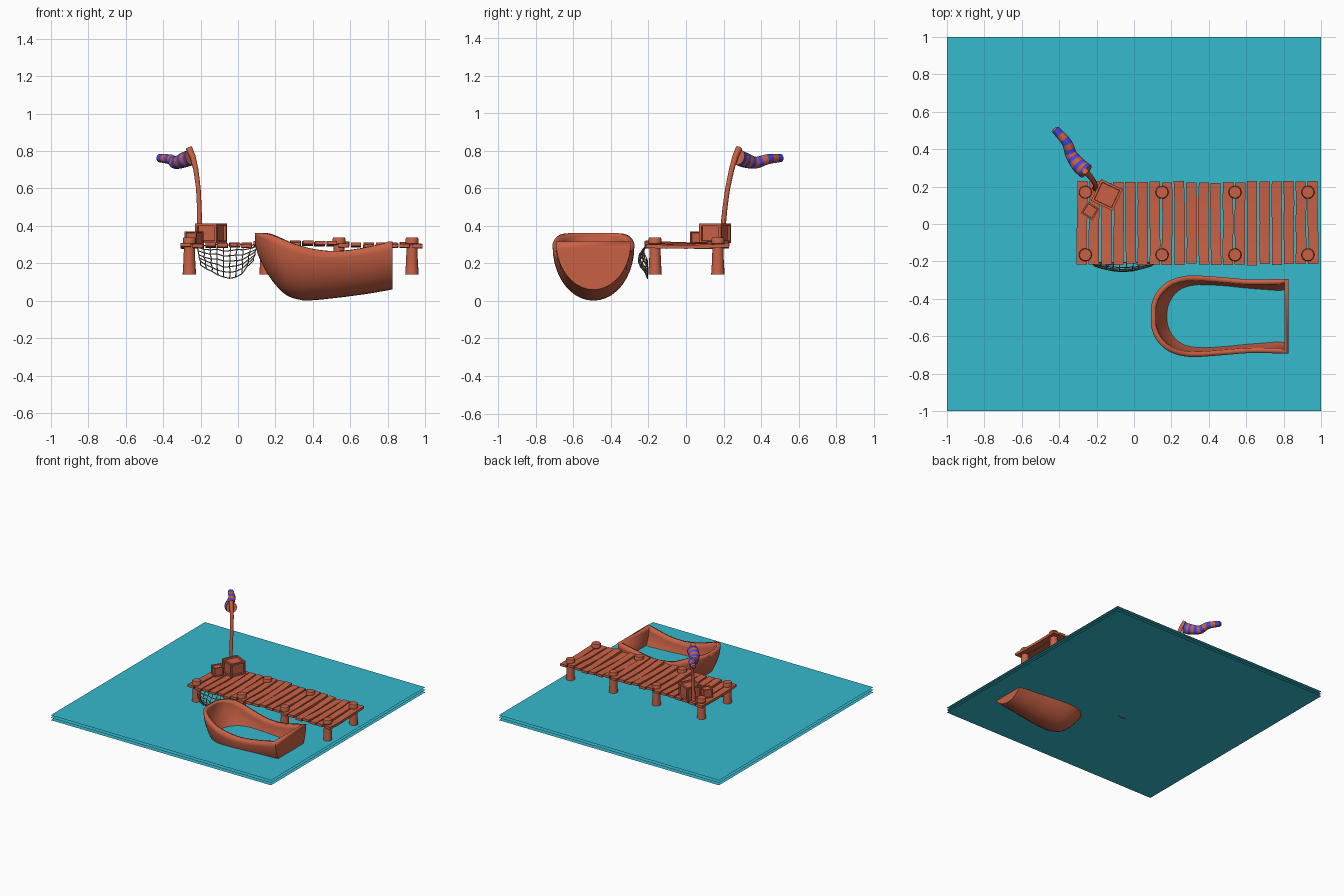
import bpy, bmesh, math, random
from mathutils import Vector, Matrix

if "Cube" in bpy.data.objects:
    bpy.data.objects.remove(bpy.data.objects["Cube"])

random.seed(4)


def material(name, rgb):
    m = bpy.data.materials.new(name)
    m.diffuse_color = (*rgb, 1)
    m.use_nodes = True
    m.node_tree.nodes["Principled BSDF"].inputs["Base Color"].default_value = m.diffuse_color
    return m


WOOD = material("terracotta wood", (0.58, 0.12, 0.06))
WATER = material("teal water", (0.036, 0.49, 0.61))
BLUE = material("stripe blue", (0.06, 0.06, 0.72))
ROPE = material("grey rope", (0.24, 0.21, 0.15))


def finish(name, bm, mats, smooth=False, recalc=True):
    if recalc:
        bmesh.ops.recalc_face_normals(bm, faces=bm.faces)
    me = bpy.data.meshes.new(name)
    bm.to_mesh(me)
    bm.free()
    for m in mats:
        me.materials.append(m)
    ob = bpy.data.objects.new(name, me)
    bpy.context.collection.objects.link(ob)
    if smooth:
        bpy.ops.object.select_all(action='DESELECT')
        ob.select_set(True)
        bpy.context.view_layer.objects.active = ob
        bpy.ops.object.shade_smooth_by_angle(angle=math.radians(40))
    return ob


def tube(bm, pts, radii, sides):
    """Sweep a round section along points; returns list of side-face rings."""
    pts = [Vector(p) for p in pts]
    rings, bands = [], []
    for i, p in enumerate(pts):
        d = (pts[min(i + 1, len(pts) - 1)] - pts[max(i - 1, 0)]).normalized()
        ref = Vector((0, 0, 1)) if abs(d.z) < 0.8 else Vector((1, 0, 0))
        u = d.cross(ref).normalized()
        v = d.cross(u)
        rings.append([bm.verts.new(p + radii[i] * (math.cos(a) * u + math.sin(a) * v))
                      for a in (2 * math.pi * k / sides for k in range(sides))])
    for a, b in zip(rings, rings[1:]):
        bands.append([bm.faces.new((a[k], a[(k + 1) % sides], b[(k + 1) % sides], b[k]))
                      for k in range(sides)])
    bm.faces.new(rings[0])
    bm.faces.new(rings[-1])
    return bands


def interp(table, x):
    """Smooth lookup in a table of (x, value)."""
    n = len(table)
    for i in range(n - 1):
        if x <= table[i + 1][0]:
            break
    (x0, a), (x1, b) = table[i], table[i + 1]
    t = (x - x0) / (x1 - x0)
    m0 = (b - table[i - 1][1]) / (x1 - table[i - 1][0]) if i else (b - a) / (x1 - x0)
    m1 = (table[i + 2][1] - a) / (table[i + 2][0] - x0) if i + 2 < n else (b - a) / (x1 - x0)
    h = x1 - x0
    return ((2*t**3 - 3*t**2 + 1) * a + (t**3 - 2*t**2 + t) * h * m0
            + (3*t**2 - 2*t**3) * b + (t**3 - t**2) * h * m1)


# water: three thin stacked sheets
for i, z in enumerate((0.13, 0.15, 0.17)):
    bm = bmesh.new()
    bm.faces.new([bm.verts.new((x, y, z)) for x, y in ((-1, -1), (1, -1), (1, 1), (-1, 1))])
    finish(f"water_sheet_{i + 1}", bm, [WATER], recalc=False)

# dock planks: slightly bent, uneven boards
bm = bmesh.new()
N, STEP = 20, 1.3 / 20
for i in range(N):
    x = -0.31 + STEP * (i + 0.5)
    z = 0.293 + 0.013 * math.exp(-((x - 0.35) / 0.25) ** 2) + random.uniform(-.003, .003)
    w, tilt = STEP / 2 - 0.005, random.uniform(-0.006, 0.006)
    rings = []
    for k in range(5):
        y = -0.215 + 0.11 * k + (random.uniform(-.006, .006) if k in (0, 4) else 0)
        dx, dz = random.uniform(-.003, .003), tilt * (k - 2) / 2 + 0.003 * ((k - 2) ** 2 / 2 - 1)
        rings.append([bm.verts.new((x + dx + sx * w, y, z + dz + sz * 0.01))
                      for sx, sz in ((-1, -1), (1, -1), (1, 1), (-1, 1))])
    for a, b in zip(rings, rings[1:]):
        for k in range(4):
            bm.faces.new((a[k], a[(k + 1) % 4], b[(k + 1) % 4], b[k]))
    bm.faces.new(rings[0])
    bm.faces.new(rings[-1])
finish("dock_planks", bm, [WOOD])

# dock posts
for i, x in enumerate((-0.26, 0.15, 0.54, 0.93)):
    for side, y in (("front", -0.165), ("back", 0.17)):
        bm = bmesh.new()
        tube(bm, [(x, y, z) for z in (0.14, 0.22, 0.30, 0.305, 0.33, 0.337)],
             [0.036, 0.031, 0.029, 0.034, 0.035, 0.031], 16)
        finish(f"{side}_post_{i + 1}", bm, [WOOD], True)

# crates with recessed panels on every face
for name, loc, size, h, turn in (("large_crate", (-0.145, 0.155, 0.36), 0.128, 0.105, -25),
                                 ("small_crate", (-0.235, 0.07, 0.336), 0.072, 0.07, -33)):
    bm = bmesh.new()
    bmesh.ops.create_cube(bm, size=1)
    bmesh.ops.scale(bm, vec=(size, size, h), verts=bm.verts)
    bmesh.ops.recalc_face_normals(bm, faces=bm.faces)
    bmesh.ops.inset_individual(bm, faces=bm.faces[:], thickness=size * 0.14)
    inner = [f for f in bm.faces if all(len(v.link_faces) == 3 for v in f.verts)
             and max(abs(c) for c in (f.calc_center_median().x / size,
                                      f.calc_center_median().y / size,
                                      f.calc_center_median().z / h)) > 0.499
             and (f.calc_center_median() - f.normal * f.normal.dot(f.calc_center_median())).length < 1e-4]
    bmesh.ops.inset_individual(bm, faces=inner, thickness=0.002, depth=-size * 0.09)
    bmesh.ops.transform(bm, verts=bm.verts, matrix=Matrix.Translation(loc)
                        @ Matrix.Rotation(math.radians(turn), 4, 'Z'))
    finish(name, bm, [WOOD])

# leaning flag pole
bm = bmesh.new()
tube(bm, [(-.205, .19, .28), (-.205, .198, .4), (-.207, .208, .5), (-.212, .222, .6),
          (-.225, .243, .7), (-.242, .263, .77), (-.262, .283, .815)],
     [.018, .014, .013, .013, .014, .016, .018], 10)
finish("wind_pole", bm, [WOOD], True)

# striped wind sock
X = [(0, -.255), (.25, -.295), (.5, -.335), (.75, -.36), (1, -.42)]
Y = [(0, .28), (.25, .315), (.5, .37), (.75, .435), (1, .505)]
Z = [(0, .765), (.25, .75), (.5, .737), (.75, .755), (1, .762)]
R = [(0, .042), (.25, .04), (.5, .032), (.75, .027), (1, .022)]
ts = [i / 33 for i in range(34)]
bm = bmesh.new()
bands = tube(bm, [[interp(T, t) for T in (X, Y, Z)] for t in ts] + [(-.426, .512, .762)],
             [interp(R, t) for t in ts] + [.012], 14)
for i, band in enumerate(bands):
    for f in band:
        f.material_index = 1 if (i // 3) % 2 == 0 and i < 33 else 0
finish("wind_sock", bm, [WOOD, BLUE], True)

# fishing net hanging over the dock edge
COLS, ROWS = 9, 6
BOTTOM = [(0, .19), (.25, .15), (.5, .122), (.75, .14), (1, .215)]


def net_point(u, v):
    top = 0.305 - 0.012 * math.sin(math.pi * u * 3) ** 2
    x = -0.225 + 0.33 * u + 0.05 * v * (0.5 - u)
    z = top + (interp(BOTTOM, u) - top) * v
    y = -0.205 - 0.05 * math.sin(math.pi * min(1, v * 1.1)) * (0.4 + 0.6 * math.sin(math.pi * u))
    return Vector((x, y, z))


grid = [[net_point(i / COLS, j / ROWS) + Vector((random.uniform(-.004, .004), 0, random.uniform(-.003, .003)))
         for j in range(ROWS + 1)] for i in range(COLS + 1)]
bm = bmesh.new()
for col in grid:
    tube(bm, col, [.003] * len(col), 5)
for j in range(ROWS + 1):
    row = [col[j] for col in grid]
    tube(bm, row, [.003] * len(row), 5)
finish("fishing_net", bm, [ROPE], True)

# rowing boat: half-ellipse sections lofted from blunt bow to flat stern
WIDTH = [(.09, .05), (.105, .10), (.13, .14), (.17, .178), (.22, .203), (.3, .218), (.4, .214),
         (.5, .206), (.62, .197), (.825, .2)]
SHEER = [(.09, .362), (.15, .358), (.2, .342), (.3, .303), (.4, .276), (.5, .264), (.6, .27),
         (.7, .288), (.825, .316)]
KEEL = [(.09, .31), (.105, .25), (.13, .195), (.16, .14), (.2, .085), (.25, .035), (.3, .012),
        (.36, .001), (.5, .012), (.7, .038), (.825, .06)]
xs = [.09, .097, .105, .117, .13, .145, .16, .18, .2, .225, .25, .275, .3] + \
     [.3 + .525 * i / 12 for i in range(1, 13)]
SEG = 20
bm = bmesh.new()
secs = []
for x in xs:
    w, s, k = (interp(T, x) for T in (WIDTH, SHEER, KEEL))
    secs.append([bm.verts.new((x, -0.493 + w * math.sin(a), s - (s - k) * max(0, math.cos(a))))
                 for a in (math.pi * (j / SEG - 0.5) for j in range(SEG + 1))])
for a, b in zip(secs, secs[1:]):
    for j in range(SEG):
        bm.faces.new((a[j], a[j + 1], b[j + 1], b[j]))
bm.faces.new(secs[0])
bm.faces.new(secs[-1])
boat = finish("boat_hull", bm, [WOOD], True)
mod = boat.modifiers.new("wall", 'SOLIDIFY')
mod.thickness, mod.offset = 0.028, -1
